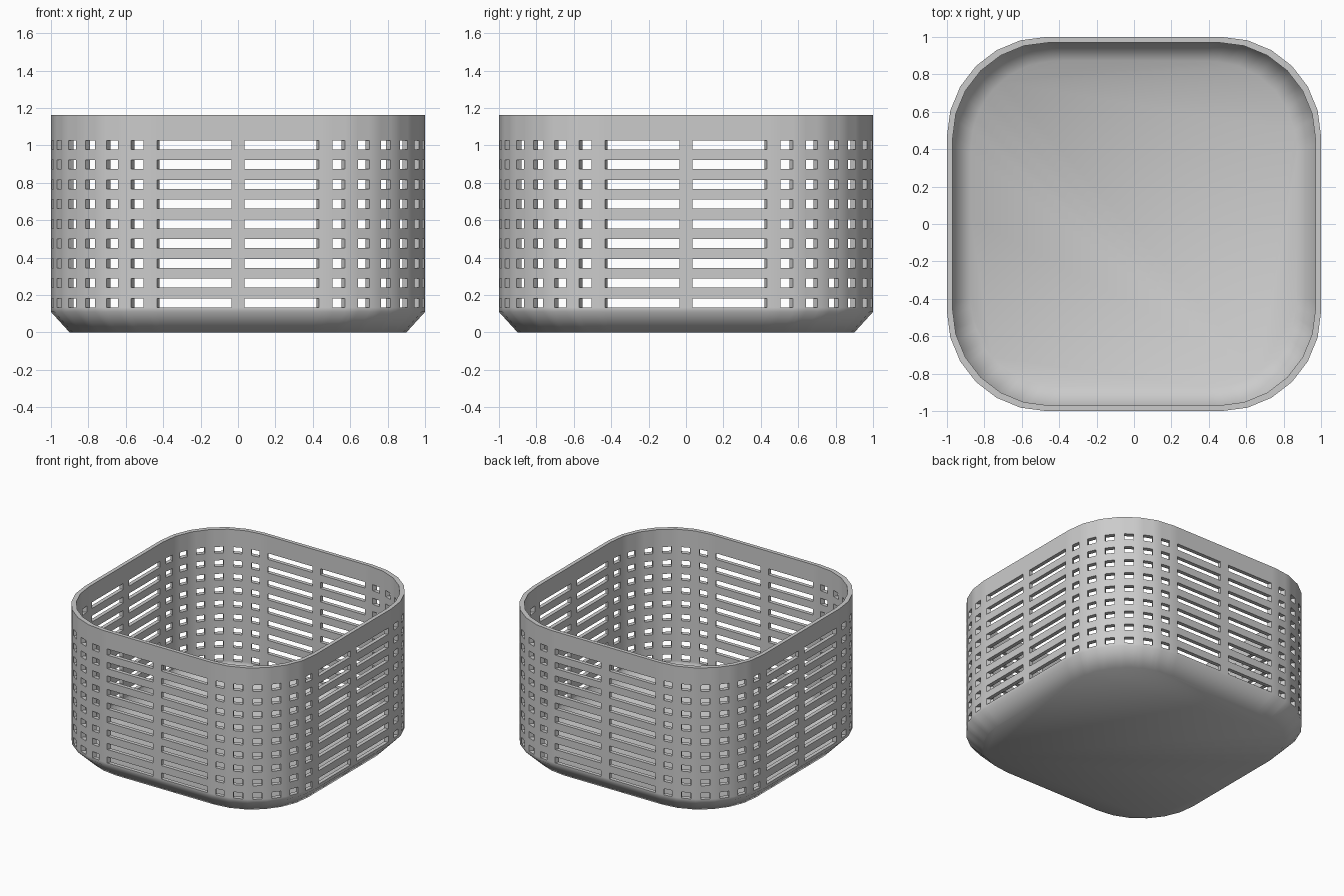
import bpy, bmesh, math
from mathutils import Vector, Matrix

cube = bpy.data.objects.get("Cube")
if cube:
    bpy.data.objects.remove(cube, do_unlink=True)

HEIGHT, FLAT, RADIUS = 1.163, 0.47, 0.53   # rim height, half straight side, corner radius
STRUT = 0.036                              # half width of the upright bars
CHAMFER_Z, BASE_SCALE = 0.11, 0.9
ROWS, ROW_START, PITCH, SLOT = 9, 0.158, 0.1056, 0.048
WALL, FLOOR = 0.97, 0.03                   # inner shell scale and floor thickness


def outline():
    """Rounded square, each segment split into bar / slot / bar."""
    side = [Vector((-FLAT, -1)), Vector((0, -1))]
    for i in range(6):
        a = math.radians(15 * i)
        side.append(Vector((FLAT + RADIUS * math.sin(a), -FLAT - RADIUS * math.cos(a))))
    corners = [Matrix.Rotation(q * math.pi / 2, 2) @ p for q in range(4) for p in side]
    points = []
    for i, a in enumerate(corners):
        b = corners[(i + 1) % len(corners)]
        step = (b - a).normalized() * STRUT
        points += [a, a + step, b - step]
    return points


def wall_levels():
    levels = [CHAMFER_Z]
    for r in range(ROWS):
        z = ROW_START + r * PITCH
        levels += [z - SLOT / 2, z + SLOT / 2]
    return levels + [HEIGHT]


# Outer shell: floor, chamfer and slotted wall
bm = bmesh.new()
points = outline()
count = len(points)
rings = [[bm.verts.new((p.x * BASE_SCALE, p.y * BASE_SCALE, 0)) for p in points]]
for z in wall_levels():
    rings.append([bm.verts.new((p.x, p.y, z)) for p in points])
bm.faces.new(rings[0][::-1])
for level in range(len(rings) - 1):
    low, high = rings[level], rings[level + 1]
    for c in range(count):
        slot = c % 3 == 1 and level >= 2 and level % 2 == 0
        if not slot:
            n = (c + 1) % count
            bm.faces.new((low[c], low[n], high[n], high[c]))

# Inner shell, joined to the outer one along the rim and every slot
outer_faces = list(bm.faces)
open_edges = [e for e in bm.edges if e.is_boundary]
inner = {v: bm.verts.new((v.co.x * WALL, v.co.y * WALL, max(v.co.z, FLOOR)))
         for v in list(bm.verts)}
for f in outer_faces:
    bm.faces.new([inner[v] for v in reversed(f.verts)])
for e in open_edges:
    loop = e.link_loops[0]
    a, b = loop.vert, loop.link_loop_next.vert
    bm.faces.new((b, a, inner[a], inner[b]))

mesh = bpy.data.meshes.new("basket")
bm.to_mesh(mesh)
bm.free()
basket = bpy.data.objects.new("basket", mesh)
bpy.context.collection.objects.link(basket)

# Single grey plastic
grey = bpy.data.materials.new("grey_plastic")
grey.use_nodes = True
colour = (0.6, 0.6, 0.6, 1)
grey.diffuse_color = colour
grey.node_tree.nodes["Principled BSDF"].inputs["Base Color"].default_value = colour
mesh.materials.append(grey)

# Smooth body with crisp rim and slot edges
bpy.ops.object.select_all(action="DESELECT")
basket.select_set(True)
bpy.context.view_layer.objects.active = basket
bpy.ops.object.shade_smooth_by_angle(angle=math.radians(60))
